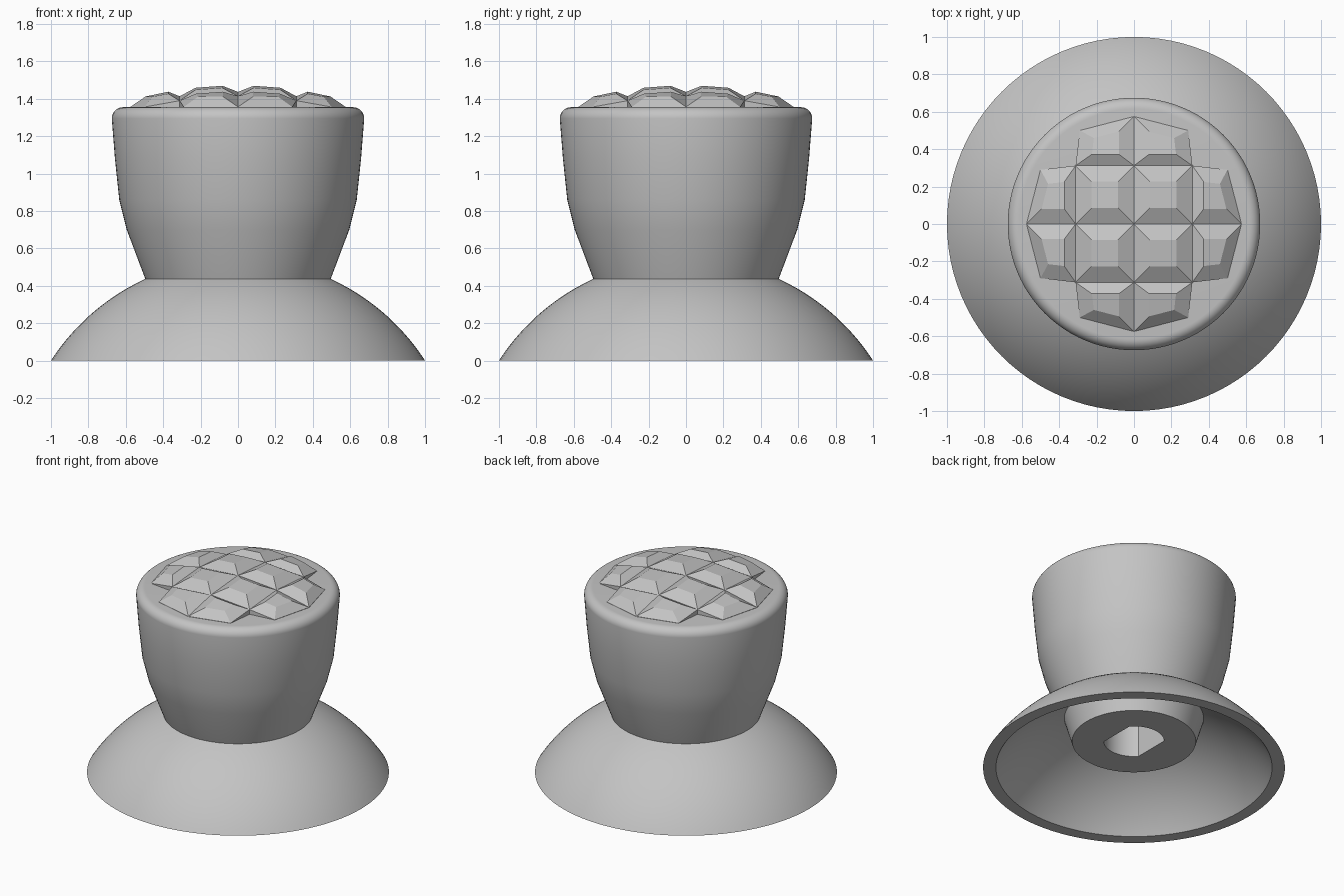
import bpy
import bmesh
from math import sin, cos, pi, sqrt

cube = bpy.data.objects.get("Cube")
if cube:
    bpy.data.objects.remove(cube, do_unlink=True)

grey = bpy.data.materials.new("matte_grey")
grey.use_nodes = True
colour = (0.55, 0.55, 0.55, 1)
grey.diffuse_color = colour
grey.node_tree.nodes["Principled BSDF"].inputs["Base Color"].default_value = colour

SEGMENTS = 96


def finish(bm, name, smooth=True):
    bmesh.ops.remove_doubles(bm, verts=bm.verts, dist=1e-5)
    bmesh.ops.recalc_face_normals(bm, faces=bm.faces)
    mesh = bpy.data.meshes.new(name)
    bm.to_mesh(mesh)
    bm.free()
    mesh.materials.append(grey)
    obj = bpy.data.objects.new(name, mesh)
    bpy.context.collection.objects.link(obj)
    if smooth:
        bpy.ops.object.select_all(action='DESELECT')
        obj.select_set(True)
        bpy.context.view_layer.objects.active = obj
        bpy.ops.object.shade_smooth_by_angle()
    return obj


def lathe(name, profile, closed=False, limit_x=None):
    """Spin (radius, z) points round z; limit_x(radius) flattens the ring sides."""
    bm = bmesh.new()
    rings = []
    for r, z in profile:
        ring = []
        for k in range(SEGMENTS):
            a = 2 * pi * k / SEGMENTS
            x = r * cos(a)
            if limit_x:
                m = limit_x(r)
                x = max(-m, min(m, x))
            ring.append(bm.verts.new((x, r * sin(a), z)))
        rings.append(ring)
    pairs = list(zip(rings, rings[1:]))
    if closed:
        pairs.append((rings[-1], rings[0]))
    for low, high in pairs:
        for k in range(SEGMENTS):
            n = (k + 1) % SEGMENTS
            bm.faces.new((low[k], low[n], high[n], high[k]))
    return finish(bm, name)


# Flared base: hollow spherical skirt with a flat rim
CENTRE = -0.645


def sphere_arc(r_start, r_end, steps=16):
    radius = sqrt(r_start ** 2 + CENTRE ** 2)
    top = sqrt(radius ** 2 - r_end ** 2) + CENTRE
    points = []
    for i in range(steps + 1):
        z = top * i / steps
        points.append((sqrt(radius ** 2 - (z - CENTRE) ** 2), z))
    return points


lathe("base_skirt", sphere_arc(1, 0.485) + sphere_arc(0.915, 0.42)[::-1], closed=True)

# Stem: flared cup with a rounded top edge and flat top
stem = [(0.495, 0.435), (0.595, 0.70), (0.635, 0.86), (0.658, 1.08)]
for i in range(9):
    a = i / 8 * pi / 2
    stem.append((0.615 + 0.06 * cos(a), 1.295 + 0.06 * sin(a)))
stem.append((0, 1.355))
lathe("stem", stem)

# Socket boss under the skirt, with a hole flattened on two sides
HOLE = 0.2
lathe("socket_boss",
      [(0.475, 0.42), (0.41, 0.2), (HOLE, 0.2), (HOLE, 0.75), (0, 0.75)],
      limit_x=lambda r: 0.15 if r == HOLE else r)

# Grip: twelve truncated pyramids over a shallow dome
def dome(x, y):
    return 1.437 - 0.08 * (x * x + y * y) / 0.575 ** 2


def node(i, j):
    if max(abs(i), abs(j)) < 2:
        x, y = 0.312 * i, 0.312 * j
    else:
        def place(n, other):
            if abs(n) == 2:
                return (0.575 if other == 0 else 0.5) * n / 2
            return 0.29 * n
        x, y = place(i, j), place(j, i)
    return x, y


bm = bmesh.new()
for i in range(-2, 2):
    for j in range(-2, 2):
        if i in (-2, 1) and j in (-2, 1):
            continue
        corners = [node(i, j), node(i + 1, j), node(i + 1, j + 1), node(i, j + 1)]
        mx = sum(c[0] for c in corners) / 4
        my = sum(c[1] for c in corners) / 4
        foot, low, top = [], [], []
        for x, y in corners:
            foot.append(bm.verts.new((x, y, 1.35)))
            low.append(bm.verts.new((x, y, dome(x, y))))
            px, py = mx + (x - mx) * 0.46, my + (y - my) * 0.46
            top.append(bm.verts.new((px, py, dome(px, py) + 0.036)))
        bm.faces.new(top)
        for k in range(4):
            n = (k + 1) % 4
            bm.faces.new((low[k], low[n], top[n], top[k]))
            # Short wall only where a cell meets the outside of the pattern
            ex = (corners[k][0] + corners[n][0]) / 2
            ey = (corners[k][1] + corners[n][1]) / 2
            outer = max(abs(ex), abs(ey)) > 0.5
            notch = min(abs(ex), abs(ey)) > 0.28
            if outer or notch:
                bm.faces.new((foot[k], foot[n], low[n], low[k]))
loose = [v for v in bm.verts if not v.link_faces]
bmesh.ops.delete(bm, geom=loose, context='VERTS')
finish(bm, "grip_pattern", smooth=False)
